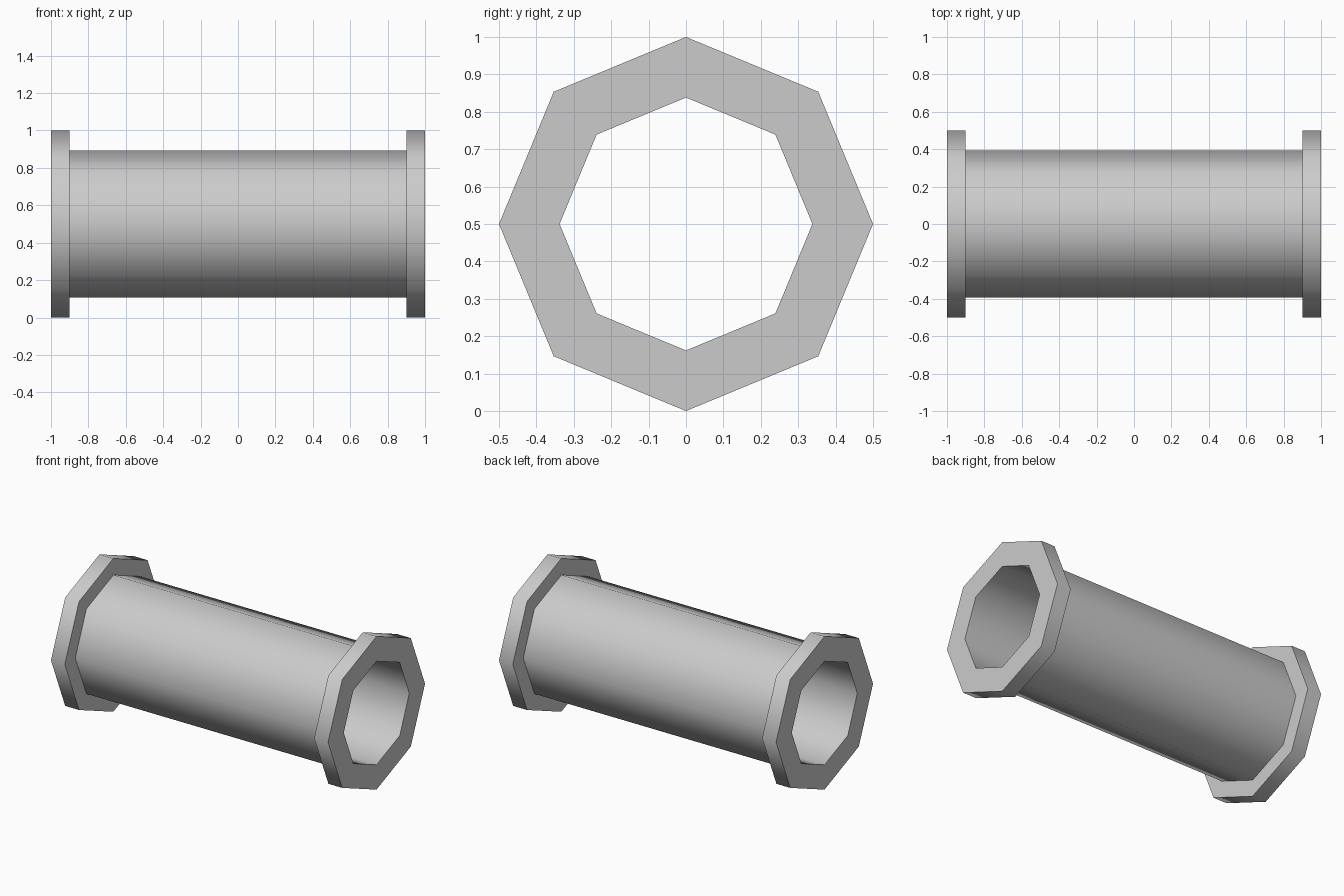
import bpy, bmesh
from math import sin, cos, tau, radians

if "Cube" in bpy.data.objects:
    bpy.data.objects.remove(bpy.data.objects["Cube"])

SIDES = 8
AXIS_Z = 0.5
R_FLANGE, R_PIPE, R_BORE = 0.5, 0.392, 0.338
X_END, X_IN = 1.0, 0.9


def revolve(name, profiles):
    """Sweep open (x, radius) profiles around the pipe axis."""
    bm = bmesh.new()
    for profile in profiles:
        rings = []
        for i in range(SIDES):
            a = tau * i / SIDES
            rings.append([bm.verts.new((x, r * sin(a), AXIS_Z + r * cos(a)))
                          for x, r in profile])
        for i in range(SIDES):
            p, q = rings[i], rings[(i + 1) % SIDES]
            for j in range(len(profile) - 1):
                bm.faces.new((p[j], p[j + 1], q[j + 1], q[j]))
    mesh = bpy.data.meshes.new(name)
    bm.to_mesh(mesh)
    bm.free()
    obj = bpy.data.objects.new(name, mesh)
    bpy.context.collection.objects.link(obj)
    bpy.ops.object.select_all(action='DESELECT')
    obj.select_set(True)
    bpy.context.view_layer.objects.active = obj
    # Smooth around the octagon, sharp at the right-angled rims
    bpy.ops.object.shade_smooth_by_angle(angle=radians(60))
    return obj


# Pipe body: outer wall and bore
revolve("pipe_body", [
    [(-X_IN, R_PIPE), (X_IN, R_PIPE)],
    [(X_IN, R_BORE), (-X_IN, R_BORE)],
])

# End flanges, mirrored across x = 0
flange = [(X_IN, R_PIPE), (X_IN, R_FLANGE), (X_END, R_FLANGE),
          (X_END, R_BORE), (X_IN, R_BORE)]
revolve("right_flange", [flange])
revolve("left_flange", [[(-x, r) for x, r in reversed(flange)]])
